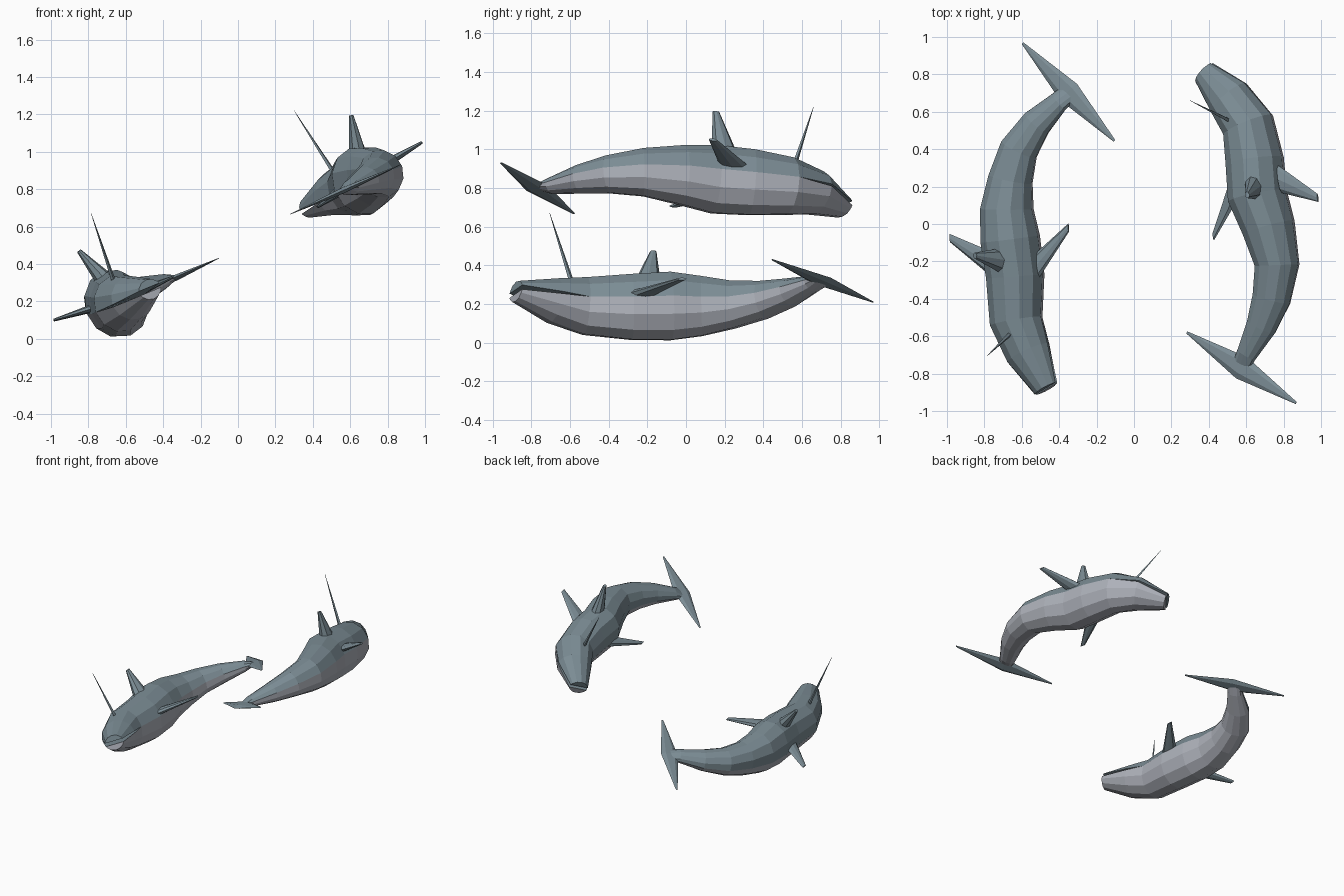
import bpy, bmesh, math
from mathutils import Vector as V

if "Cube" in bpy.data.objects:
    bpy.data.objects.remove(bpy.data.objects["Cube"])


def material(name, rgb):
    m = bpy.data.materials.new(name)
    m.diffuse_color = (*rgb, 1)
    m.use_nodes = True
    m.node_tree.nodes["Principled BSDF"].inputs["Base Color"].default_value = m.diffuse_color
    return m


BACK = material("slate blue back", (0.20, 0.265, 0.30))
BELLY = material("pale grey belly", (0.42, 0.44, 0.49))
SIDES = 12


def loft(name, rings, side_mat=lambda k: 0, cap_mat=0):
    """Closed skin through a list of equal-length rings."""
    bm = bmesh.new()
    vs = [[bm.verts.new(p) for p in r] for r in rings]
    n = len(rings[0])
    for a, b in zip(vs, vs[1:]):
        for k in range(n):
            f = bm.faces.new((a[k], a[(k + 1) % n], b[(k + 1) % n], b[k]))
            f.material_index = side_mat(k)
    for r in (vs[0], vs[-1]):
        bm.faces.new(r).material_index = cap_mat
    bmesh.ops.recalc_face_normals(bm, faces=bm.faces)
    me = bpy.data.meshes.new(name)
    bm.to_mesh(me)
    bm.free()
    me.materials.append(BACK)
    me.materials.append(BELLY)
    ob = bpy.data.objects.new(name, me)
    bpy.context.collection.objects.link(ob)
    return ob


def fin(name, base, tip, chord, thick, taper, sides=8):
    """Tapered fin from base to tip; chord is a half-width vector."""
    base, tip, chord = V(base), V(tip), V(chord)
    axis = (tip - base).normalized()
    nrm = axis.cross(chord).normalized() * thick

    def ring(c, s):
        return [c + (chord * math.cos(t) + nrm * math.sin(t)) * s
                for t in (2 * math.pi * k / sides for k in range(sides))]
    return loft(name, [ring(base, 1), ring(tip, taper)])


# half-width and half-height from snout to tail
SIZES = [(.068, .055), (.125, .118), (.142, .155), (.155, .178), (.158, .185),
         (.142, .162), (.120, .129), (.106, .100), (.085, .074), (.058, .040),
         (.055, .015)]


def whale(prefix, spine, roll, flippers, dorsal, spout, flukes):
    pts = [V(p) for p in spine]
    frames = []
    for i in range(len(pts)):
        t = (pts[min(i + 1, len(pts) - 1)] - pts[max(i - 1, 0)]).normalized()
        s = t.cross(V((0, 0, 1))).normalized()
        u = s.cross(t)
        r = s * math.cos(roll) + u * math.sin(roll)
        frames.append((r, r.cross(t), t))

    def ring(i, clamp=lambda v: v):
        (r, u, _), (w, h) = frames[i], SIZES[i]
        angles = [2 * math.pi * k / SIDES for k in range(SIDES)]
        return [pts[i] + r * w * math.cos(a) + u * clamp(h * math.sin(a))
                for a in angles]

    def two_tone(k):
        return 0 if k < SIDES // 2 else 1

    # body behind the mouth corner
    loft(prefix + "_body", [ring(i) for i in range(2, len(pts))], two_tone)
    # jaws with a narrow wedge-shaped mouth between them
    gaps = [.012, .006, 0]
    loft(prefix + "_upper_jaw",
         [ring(i, lambda v, g=gaps[i]: max(v, g)) for i in range(3)])
    loft(prefix + "_lower_jaw",
         [ring(i, lambda v, g=gaps[i]: min(v, -g)) for i in range(3)],
         two_tone, 1)
    # flippers, dorsal fin, spout and tail flukes
    for j, (base, tip) in enumerate(flippers):
        fin(f"{prefix}_flipper_{j + 1}", base, tip, frames[3][2] * .075, .025, .3)
    fin(prefix + "_dorsal_fin", *dorsal, frames[4][2] * .07, .05, .25)
    fin(prefix + "_spout", *spout, frames[2][2] * .014, .012, .08, 4)
    root = (V(flukes[0]) + V(flukes[1])) / 2
    for j, tip in enumerate(flukes):
        fin(f"{prefix}_fluke_{j + 1}", root, tip, frames[9][2] * .065, .018, .1, 6)


# lower whale: spine sags, head toward the front
whale("lower_whale",
      [(-.47, -.88, .265), (-.565, -.69, .218), (-.63, -.52, .19),
       (-.635, -.28, .185), (-.662, -.08, .19), (-.68, .08, .19),
       (-.66, .24, .198), (-.615, .40, .222), (-.52, .54, .26),
       (-.40, .655, .305), (-.35, .70, .32)],
      math.radians(20),
      [((-.74, -.23, .175), (-.985, -.075, .10)),
       ((-.53, -.24, .25), (-.35, -.02, .33))],
      ((-.71, -.20, .31), (-.85, -.17, .47)),
      ((-.665, -.59, .31), (-.785, -.705, .67)),
      [(-.596, .967, .21), (-.105, .445, .43)])

# upper whale: spine arches, head toward the rear
whale("upper_whale",
      [(.375, .81, .70), (.51, .67, .775), (.61, .53, .81),
       (.645, .34, .83), (.66, .15, .845), (.72, -.02, .868),
       (.765, -.22, .882), (.735, -.40, .87), (.68, -.55, .845),
       (.60, -.70, .81), (.575, -.75, .80)],
      math.radians(-20),
      [((.78, .24, .93), (.983, .14, 1.05)),
       ((.53, .18, .78), (.425, -.065, .705))],
      ((.64, .20, .98), (.605, .155, 1.195)),
      ((.505, .555, .90), (.30, .66, 1.22)),
      [(.283, -.58, .668), (.867, -.957, .93)])
